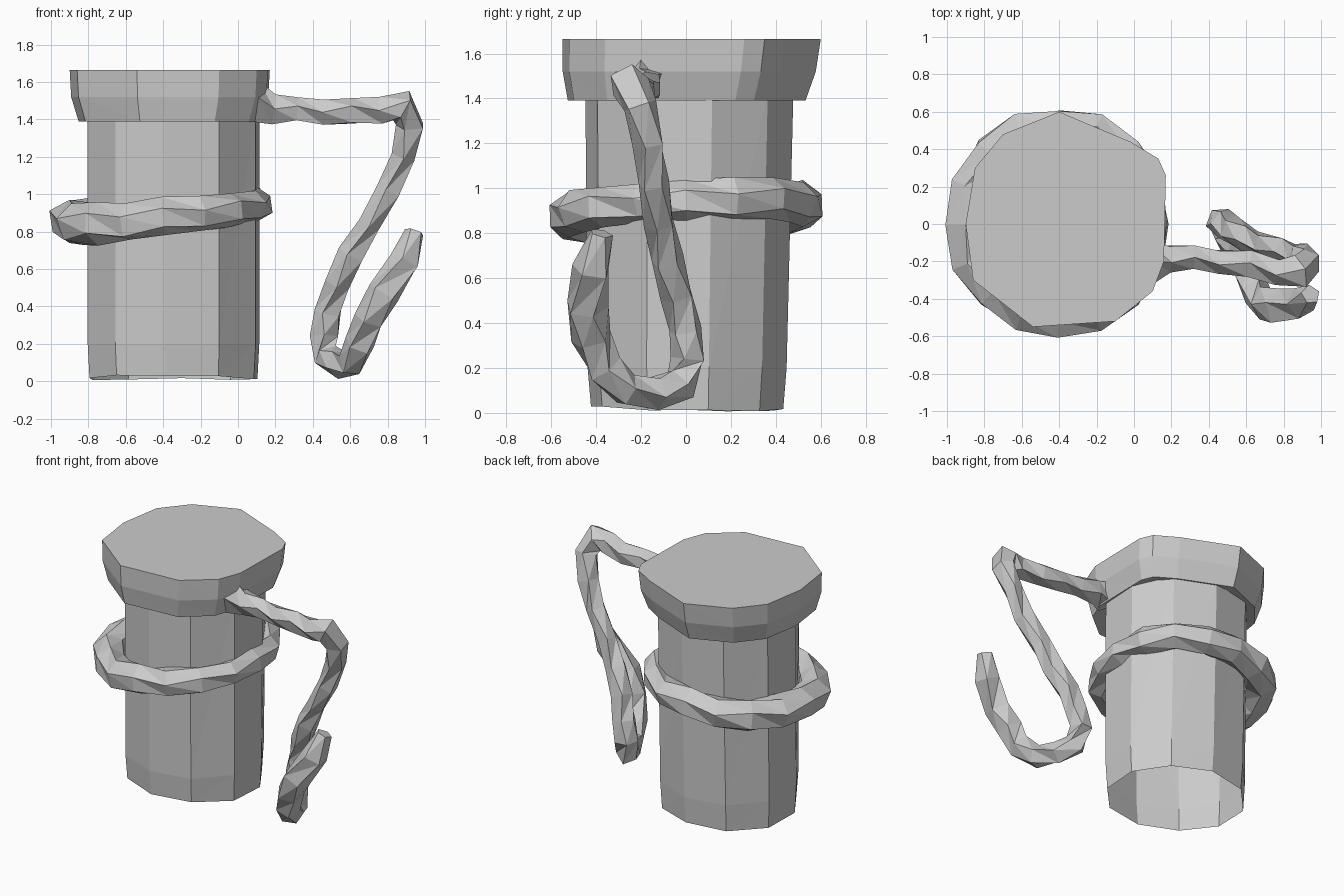
import bpy, bmesh, math, random
from mathutils import Vector

if "Cube" in bpy.data.objects:
    bpy.data.objects.remove(bpy.data.objects["Cube"])

random.seed(4)


def finish(name, bm):
    bmesh.ops.recalc_face_normals(bm, faces=bm.faces[:])
    me = bpy.data.meshes.new(name)
    bm.to_mesh(me)
    bm.free()
    ob = bpy.data.objects.new(name, me)
    bpy.context.collection.objects.link(ob)
    return ob


def loft(name, rings, cap_start=False, cap_end=False, closed=False):
    """Skin a list of point rings; optionally cap the ends or close the loop."""
    bm = bmesh.new()
    vs = [[bm.verts.new(p) for p in r] for r in rings]
    n = len(vs[0])
    pairs = list(zip(vs, vs[1:])) + ([(vs[-1], vs[0])] if closed else [])
    for a, b in pairs:
        for i in range(n):
            j = (i + 1) % n
            bm.faces.new((a[i], a[j], b[j]))
            bm.faces.new((a[i], b[j], b[i]))
    if cap_start:
        bm.faces.new(vs[0])
    if cap_end:
        bm.faces.new(vs[-1])
    return finish(name, bm)


def rope(name, path, sides=5, closed=False):
    """Low-poly twisted tube; path items are (x, y, z, radius)."""
    pts = [Vector(p[:3]) for p in path]
    n = len(pts)
    rings, side = [], None
    for i, p in enumerate(pts):
        a = pts[(i - 1) % n] if closed or i else p
        b = pts[(i + 1) % n] if closed or i < n - 1 else p
        t = (b - a).normalized()
        if side is None or closed:
            side = Vector((0, 0, 1)) if abs(t.z) < 0.9 else Vector((0, 1, 0))
        side = (side - t * side.dot(t)).normalized()
        up = t.cross(side)
        ring = []
        for k in range(sides):
            ang = math.tau * k / sides + (i % 2) * math.pi / sides * 0.6
            r = path[i][3] * random.uniform(0.95, 1.15)
            ring.append(p + (side * math.cos(ang) + up * math.sin(ang)) * r)
        rings.append(ring)
    return loft(name, rings, not closed, not closed, closed)


# Post: ten-sided open shell with an uneven foot
def post_ring(z, rx, ry, cy, wob=0.0):
    ring = []
    for k in range(10):
        a = math.tau * (k + 0.35) / 10
        s = 1 + 0.025 * max(0, -math.sin(2 * a))
        ring.append((-0.345 + rx * s * math.cos(a), cy + ry * s * math.sin(a),
                     z + random.uniform(0, wob)))
    return ring


loft("post", [post_ring(0.005, 0.46, 0.43, 0.005, 0.03),
              post_ring(0.2, 0.47, 0.445, 0.005),
              post_ring(1.42, 0.47, 0.465, 0.015)])

# Head: irregular flaring slab on top of the post
outline = [(-0.40, 0.60), (-0.02, 0.44), (0.13, 0.35), (0.17, 0.26),
           (0.16, -0.20), (0.10, -0.36), (-0.10, -0.52), (-0.54, -0.55),
           (-0.86, -0.30), (-0.90, 0.0), (-0.85, 0.30), (-0.70, 0.48)]


def head_ring(z, sx, sy, dy=0.0):
    return [(-0.37 + (x + 0.37) * sx, y * sy + dy, z) for x, y in outline]


loft("head", [head_ring(1.40, 0.80, 0.78), head_ring(1.39, 0.91, 0.92, -0.02),
              head_ring(1.52, 0.985, 0.98, -0.01), head_ring(1.665, 1, 1)],
     cap_end=True)

# Rope wound around the post, dipping towards the left
coil = []
for k in range(16):
    a = math.tau * k / 16
    q = math.sin(2 * a)
    bulge = 0.02 * abs(q)
    if q > 0:
        bulge = 0.04 * q if math.sin(a) > 0 else -0.01 * q
    s = 1 + bulge
    coil.append((-0.40 + 0.50 * s * math.cos(a), 0.52 * s * math.sin(a),
                 0.90 + 0.05 * math.cos(a) + 0.025 * math.sin(a),
                 0.098 - 0.012 * math.cos(a)))
rope("coiled_rope", coil, 6, True)

# Loose end: leaves the head, drops, and curls back up in a hook
rope("loose_rope", [
    (0.08, -0.20, 1.48, 0.12), (0.19, -0.18, 1.46, 0.08),
    (0.32, -0.18, 1.45, 0.06), (0.46, -0.195, 1.44, 0.065),
    (0.62, -0.21, 1.445, 0.07), (0.77, -0.25, 1.45, 0.07),
    (0.88, -0.26, 1.47, 0.085), (0.925, -0.20, 1.37, 0.075),
    (0.885, -0.165, 1.20, 0.065), (0.81, -0.145, 1.02, 0.065),
    (0.70, -0.115, 0.84, 0.065), (0.61, -0.08, 0.68, 0.07),
    (0.53, -0.04, 0.52, 0.07), (0.48, 0.0, 0.37, 0.075),
    (0.46, 0.015, 0.24, 0.075), (0.475, -0.025, 0.13, 0.075),
    (0.54, -0.13, 0.095, 0.075), (0.61, -0.26, 0.10, 0.075),
    (0.655, -0.365, 0.20, 0.08), (0.70, -0.42, 0.33, 0.085),
    (0.78, -0.445, 0.47, 0.09), (0.89, -0.42, 0.64, 0.085),
    (0.945, -0.38, 0.80, 0.05)], 5)
